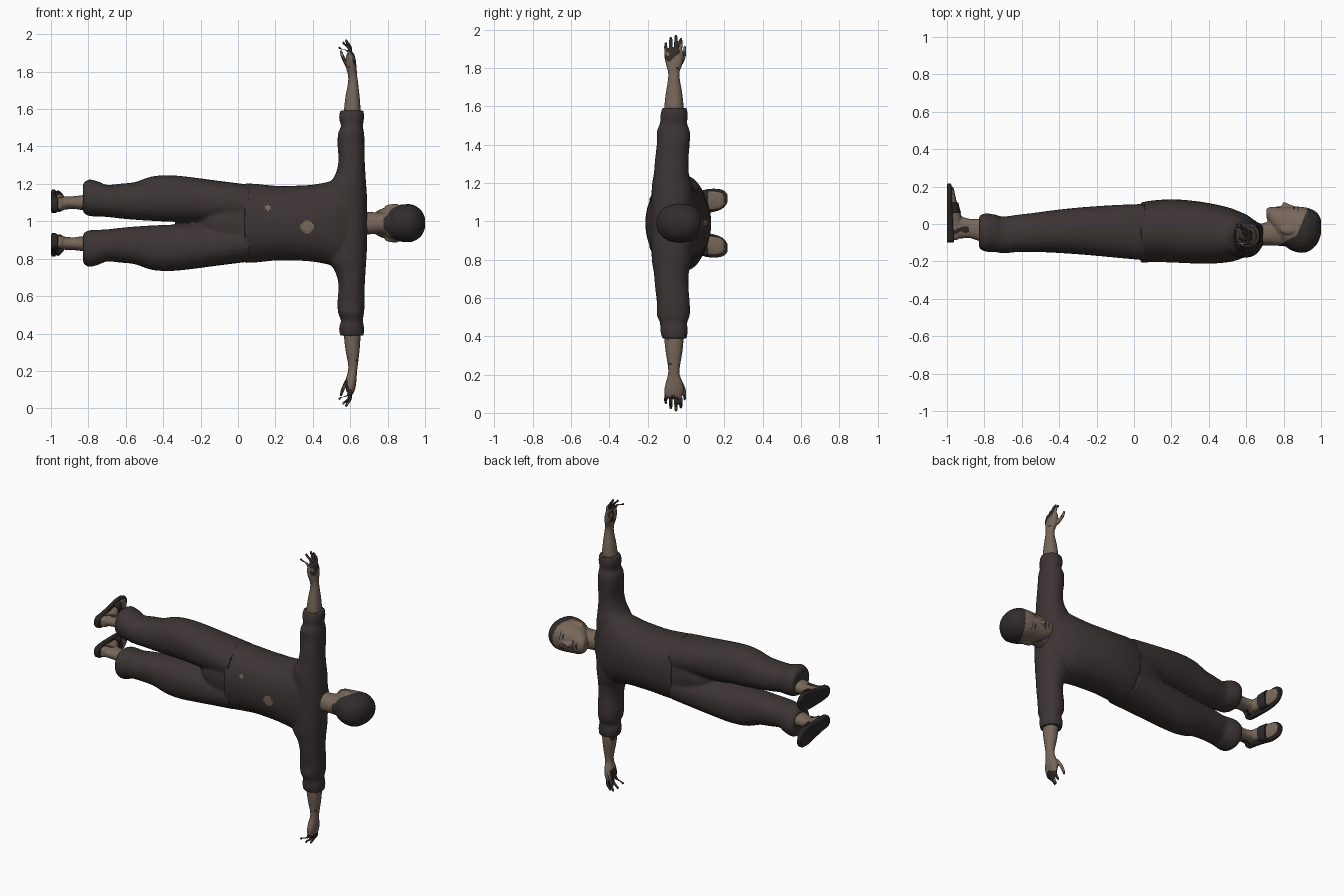
import bpy, bmesh, math
from mathutils import Vector, noise

MID = 0.99  # height of the body's plane of symmetry


def material(name, rgb):
    m = bpy.data.materials.new(name)
    m.diffuse_color = (*rgb, 1)
    return m


CLOTH = material("dark cloth", (0.046, 0.035, 0.034))
SKIN = material("skin", (0.185, 0.135, 0.102))
HAIR = material("hair", (0.032, 0.025, 0.025))
STAIN = material("dark stain", (0.032, 0.025, 0.024))
SOLE = material("sandal", (0.025, 0.020, 0.020))


def catmull(rows, steps=4):
    out = []
    for i in range(len(rows) - 1):
        p = [rows[max(i - 1, 0)], rows[i], rows[i + 1], rows[min(i + 2, len(rows) - 1)]]
        for s in range(steps):
            t = s / steps
            out.append([0.5 * (2 * b + (c - a) * t + (2 * a - 5 * b + 4 * c - d) * t * t
                               + (3 * b - a - 3 * c + d) * t ** 3) for a, b, c, d in zip(*p)])
    return out + [list(rows[-1])]


def loft(bm, axis, rows, side=1, n=24, power=2.2):
    """Rows are (position, a0, a1, b0, b1); a and b are the other axes in order.
    Heights are offsets from MID, and side=-1 mirrors them."""
    rings = []
    for t, a0, a1, b0, b1 in catmull(rows):
        ring = []
        for k in range(n):
            c, s = math.cos(2 * math.pi * k / n), math.sin(2 * math.pi * k / n)
            a = (a0 + a1) / 2 + (a1 - a0) / 2 * math.copysign(abs(c) ** (2 / power), c)
            b = (b0 + b1) / 2 + (b1 - b0) / 2 * math.copysign(abs(s) ** (2 / power), s)
            x, y, z = {'x': (t, a, b), 'y': (a, t, b), 'z': (a, b, t)}[axis]
            ring.append(bm.verts.new((x, y, MID + side * z)))
        rings.append(ring)
    for r, q in zip(rings, rings[1:]):
        for k in range(n):
            bm.faces.new((r[k], r[(k + 1) % n], q[(k + 1) % n], q[k]))
    bm.faces.new(rings[0])
    bm.faces.new(rings[-1])


def finish(name, bm, mats, rule=None, voxel=None, smooth=2):
    """Make the object, fuse its pieces into one skin, then colour faces by rule."""
    bmesh.ops.recalc_face_normals(bm, faces=bm.faces)
    me = bpy.data.meshes.new(name)
    bm.to_mesh(me)
    bm.free()
    ob = bpy.data.objects.new(name, me)
    bpy.context.collection.objects.link(ob)
    if voxel:
        r = ob.modifiers.new("fuse", 'REMESH')
        r.mode, r.voxel_size = 'VOXEL', voxel
        s = ob.modifiers.new("soften", 'SMOOTH')
        s.factor, s.iterations = 0.5, smooth
        dg = bpy.context.evaluated_depsgraph_get()
        me = bpy.data.meshes.new_from_object(ob.evaluated_get(dg))
        ob.modifiers.clear()
        ob.data = me
    me.materials.clear()
    for m in mats:
        me.materials.append(m)
    for p in me.polygons:
        p.material_index = rule(p.center, p.normal) if rule else 0
    bpy.ops.object.select_all(action='DESELECT')
    ob.select_set(True)
    bpy.context.view_layer.objects.active = ob
    bpy.ops.object.shade_smooth_by_angle(angle=math.radians(45))
    return ob


def blob(x, z, cx, cz, rx, rz):
    return ((x - cx) / rx) ** 2 + ((z - cz) / rz) ** 2 < 1


# Shirt: torso and two sleeves, with worn holes on the back
bm = bmesh.new()
loft(bm, 'x', [(.035, -.21, .115, -.213, .213), (.1, -.203, .126, -.21, .21), (.2, -.206, .132, -.2, .2),
               (.3, -.21, .126, -.2, .2), (.4, -.212, .112, -.206, .206), (.5, -.205, .09, -.225, .225),
               (.56, -.19, .068, -.24, .24), (.61, -.168, .045, -.24, .24), (.65, -.14, .015, -.19, .19),
               (.69, -.115, -.005, -.08, .08)], n=32)
for side in (1, -1):
    loft(bm, 'z', [(0, .5, .69, -.18, .03), (.13, .49, .69, -.18, .035), (.2, .485, .686, -.178, .03),
                   (.26, .52, .682, -.168, .015), (.33, .537, .678, -.162, .013), (.42, .532, .678, -.152, .02),
                   (.48, .535, .674, -.152, .02), (.52, .55, .668, -.136, .006), (.56, .54, .674, -.134, .01),
                   (.602, .545, .672, -.125, .004)], side)


def shirt_rule(c, n):
    if c.y < -.1 and (blob(c.x, c.z, .37, .97, .035, .034) or blob(c.x, c.z, .16, 1.07, .014, .014)):
        return 1
    return 0


finish("shirt", bm, [CLOTH, SKIN], shirt_rule, .010, 3)

# Trousers: two legs and a bridging seat
bm = bmesh.new()
for side in (1, -1):
    loft(bm, 'x', [(-.828, -.13, .045, .055, .215), (-.795, -.148, .057, .038, .234), (-.74, -.15, .05, .035, .22),
                   (-.7, -.157, .04, .033, .205), (-.62, -.15, .05, .024, .212), (-.55, -.15, .058, .018, .22),
                   (-.46, -.152, .07, .012, .25), (-.36, -.158, .082, .008, .256), (-.25, -.166, .092, .003, .246),
                   (-.1, -.18, .102, 0, .226), (.06, -.195, .108, -.01, .206)], side)
loft(bm, 'x', [(-.22, -.08, .02, -.05, .05), (-.15, -.15, .07, -.1, .1), (-.05, -.18, .098, -.16, .16),
               (.06, -.195, .108, -.2, .2)])
finish("trousers", bm, [CLOTH], None, .010, 2)

# Head with neck, nose and ears
bm = bmesh.new()
loft(bm, 'x', [(.708, .035, .08, -.025, .025), (.725, .0, .09, -.052, .052), (.77, -.07, .093, -.078, .078),
               (.82, -.128, .093, -.09, .09), (.88, -.153, .093, -.1, .1), (.93, -.148, .086, -.1, .1),
               (.97, -.118, .068, -.078, .078), (.99, -.085, .045, -.052, .052), (1.0, -.05, .02, -.025, .025)])
loft(bm, 'x', [(.62, -.12, .0, -.07, .07), (.68, -.115, .002, -.062, .062), (.74, -.115, .02, -.058, .058),
               (.82, -.12, .03, -.06, .06)])
loft(bm, 'x', [(.79, .07, .1, -.016, .016), (.802, .07, .118, -.018, .018), (.825, .07, .109, -.011, .011),
               (.86, .07, .096, -.009, .009)], n=12)
for side in (1, -1):
    loft(bm, 'x', [(.785, -.045, -.02, .075, .092), (.81, -.055, -.01, .075, .1), (.845, -.055, -.012, .075, .104),
                   (.855, -.045, -.02, .08, .1)], side, 12)


def head_rule(c, n):
    x, y, z = c.x, c.y, abs(c.z - MID)
    line = -.06 + (x - .87) * 2.35 if x > .87 else -.06 - (.87 - x) * .55
    if x > .775 and y < line:
        return 1
    if y > .045 and (blob(x, z, .853, .036, .007, .017) or blob(x, z, .876, .038, .006, .026)
                     or blob(x, z, .777, 0, .008, .034) or blob(x, z, .752, 0, .005, .024)):
        return 1
    return 0


finish("head", bm, [SKIN, HAIR], head_rule, .006, 2)

# Arms, hands and feet, mirrored across the body's middle
for side, label in ((1, "upper"), (-1, "lower")):
    bm = bmesh.new()
    loft(bm, 'z', [(.55, .565, .655, -.115, -.015), (.61, .567, .655, -.113, -.013), (.68, .575, .65, -.105, -.02),
                   (.75, .588, .642, -.094, -.032), (.79, .588, .637, -.094, -.033), (.83, .578, .634, -.105, -.018),
                   (.87, .575, .63, -.113, -.012), (.9, .58, .622, -.11, -.018), (.912, .59, .615, -.1, -.03)], side, 20)
    # curled fingers, then the thumb
    for y, tip, bend in ((-.101, .945, .05), (-.078, .972, .03), (-.054, .983, .015), (-.031, .967, .012)):
        mid = (.895 + tip) / 2
        r = .0095
        fan = (y + .065) * .12
        loft(bm, 'z', [(.885, .602 - r, .602 + r, y - r, y + r),
                       (mid, .604 - bend * .3 - r, .604 - bend * .3 + r, y + fan - r, y + fan + r),
                       (tip - .012, .597 - bend - r, .597 - bend + r * .8, y + fan - r * .9, y + fan + r * .9),
                       (tip, .594 - bend - .004, .594 - bend + .003, y + fan - .004, y + fan + .004)], side, 10)
    loft(bm, 'z', [(.83, .578, .602, -.042, -.016), (.865, .56, .584, -.025, -.002), (.9, .547, .566, -.016, .002),
                   (.925, .545, .555, -.012, -.002)], side, 10)

    def arm_rule(c, n, side=side):
        d = abs(c.z - MID)
        grime = noise.noise(Vector((c.x, c.y, c.z)) * 22)
        limit = .62 - (d - .8) * 7 if d > .74 else (.35 if side < 0 else .7)
        return 1 if grime > limit or (d > .83 and n.x < -.3 and grime > -.25) else 0

    finish(label + "_arm_and_hand", bm, [SKIN, STAIN], arm_rule, .0042, 1)

    # ankle and foot with a strap across the toes and a dark patch on the ankle
    bm = bmesh.new()
    loft(bm, 'x', [(-.975, -.075, .03, .07, .135), (-.93, -.078, .04, .072, .142), (-.88, -.075, .028, .076, .144),
                   (-.83, -.09, .028, .07, .15), (-.77, -.1, .03, .07, .16)], side, 20)
    loft(bm, 'y', [(-.085, -.975, -.945, .08, .125), (-.06, -.98, -.92, .068, .135), (.0, -.98, -.915, .066, .142),
                   (.05, -.98, -.925, .066, .152), (.1, -.98, -.943, .066, .166), (.15, -.98, -.955, .068, .168),
                   (.185, -.98, -.962, .08, .16), (.2, -.978, -.968, .095, .145)], side, 20)

    def foot_rule(c, n):
        strap = .06 < c.y < .115 or abs(c.y + .05 - (c.x + .97) * .5) < .012 and c.x < -.91
        patch = blob(c.x, c.y, -.9, -.03, .02, .018) and abs(c.z - MID) > .11
        return 1 if strap or patch else 0

    finish(label + "_foot", bm, [SKIN, SOLE], foot_rule, .005, 1)

    # sandal sole with a raised toe strap
    bm = bmesh.new()
    loft(bm, 'y', [(-.1, -1, -.965, .08, .12), (-.085, -1, -.962, .062, .138), (-.03, -1, -.965, .055, .146),
                   (.05, -1, -.97, .053, .162), (.12, -1, -.973, .055, .178), (.17, -1, -.972, .066, .178),
                   (.2, -1, -.975, .085, .168), (.217, -.998, -.978, .11, .148)], side, 24, 5)
    loft(bm, 'y', [(.06, -.985, -.925, .06, .164), (.085, -.985, -.932, .06, .17),
                   (.115, -.985, -.94, .06, .175)], side, 20)
    finish(label + "_sandal", bm, [SOLE])
